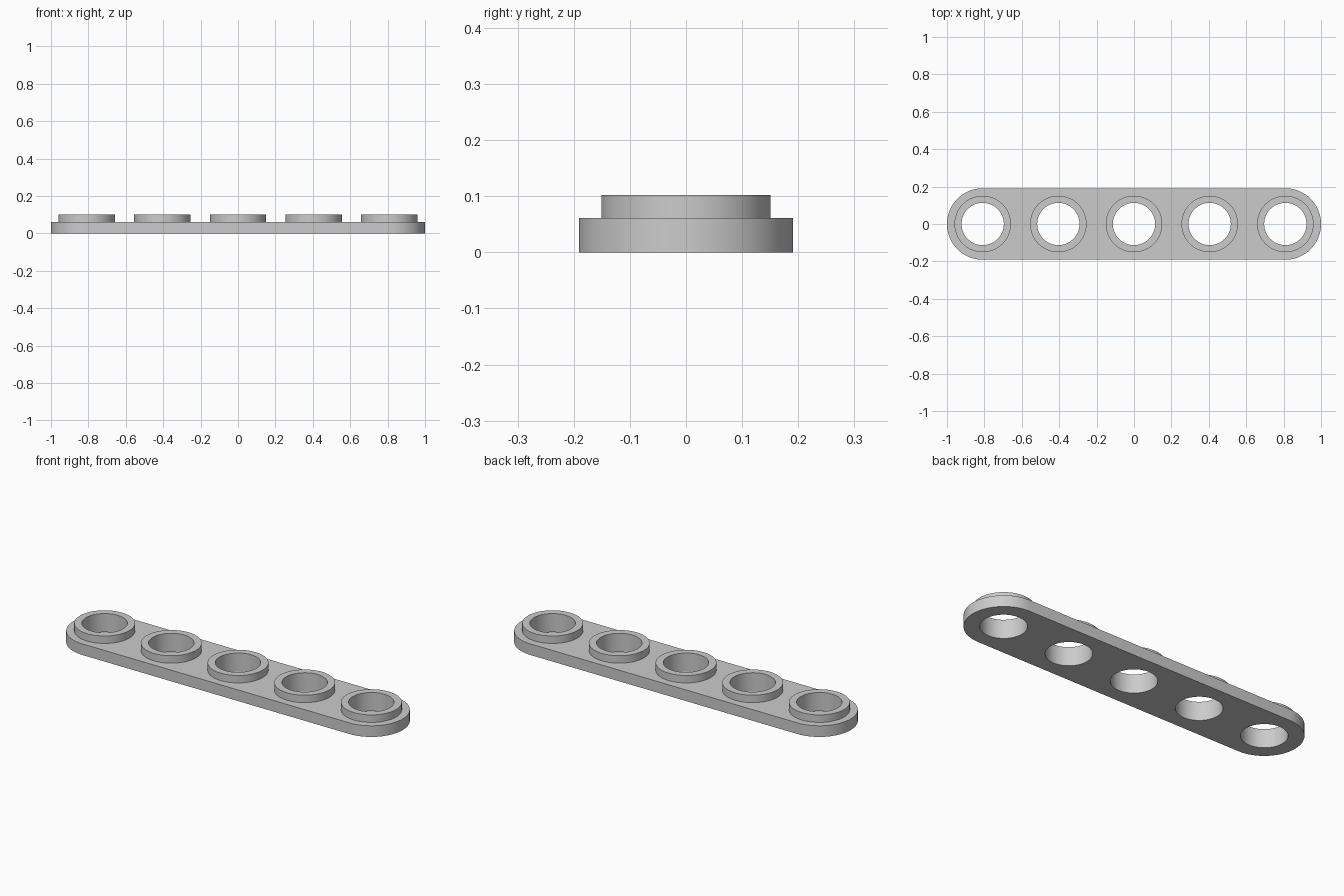
import bpy
import bmesh
from math import cos, sin, pi, radians

if "Cube" in bpy.data.objects:
    bpy.data.objects.remove(bpy.data.objects["Cube"], do_unlink=True)

PITCH = 0.4045
PLATE_R = 0.191
STUD_R = 0.151
HOLE_R = 0.113
PLATE_TOP = 0.061
STUD_TOP = 0.102
SEGMENTS = 64
CENTRES = [PITCH * i for i in range(-2, 3)]

grey = bpy.data.materials.new("light grey")
grey.use_nodes = True
colour = (0.6, 0.6, 0.6, 1)
grey.diffuse_color = colour
grey.node_tree.nodes["Principled BSDF"].inputs["Base Color"].default_value = colour


def arc(cx, radius, start, sweep, steps):
    return [(cx + radius * cos(start + sweep * i / steps),
             radius * sin(start + sweep * i / steps)) for i in range(steps)]


def circle(cx, radius):
    return arc(cx, radius, 0, 2 * pi, SEGMENTS)


def extrude_loops(name, loops, bottom, top):
    """Fill an outline with holes and raise it into a solid."""
    bm = bmesh.new()
    for loop in loops:
        verts = [bm.verts.new((x, y, bottom)) for x, y in loop]
        for a, b in zip(verts, verts[1:] + verts[:1]):
            bm.edges.new((a, b))
    bmesh.ops.triangle_fill(bm, use_beauty=True, edges=bm.edges[:])
    raised = bmesh.ops.extrude_face_region(bm, geom=bm.faces[:], use_keep_orig=True)
    moved = [v for v in raised["geom"] if isinstance(v, bmesh.types.BMVert)]
    bmesh.ops.translate(bm, verts=moved, vec=(0, 0, top - bottom))
    bmesh.ops.recalc_face_normals(bm, faces=bm.faces[:])
    mesh = bpy.data.meshes.new(name)
    bm.to_mesh(mesh)
    bm.free()
    mesh.materials.append(grey)
    obj = bpy.data.objects.new(name, mesh)
    bpy.context.collection.objects.link(obj)
    bpy.ops.object.select_all(action="DESELECT")
    obj.select_set(True)
    bpy.context.view_layer.objects.active = obj
    bpy.ops.object.shade_smooth_by_angle(angle=radians(30))
    return obj


# Round-ended plate with a row of through holes
half = SEGMENTS // 2
outline = (arc(CENTRES[-1], PLATE_R, -pi / 2, pi, half)
           + [(CENTRES[-1], PLATE_R)]
           + arc(CENTRES[0], PLATE_R, pi / 2, pi, half)
           + [(CENTRES[0], -PLATE_R)])
extrude_loops("plate", [outline] + [circle(x, HOLE_R) for x in CENTRES], 0, PLATE_TOP)

# Hollow studs around the holes
for number, x in enumerate(CENTRES, 1):
    extrude_loops(f"hollow_stud_{number}", [circle(x, STUD_R), circle(x, HOLE_R)],
                  PLATE_TOP, STUD_TOP)
